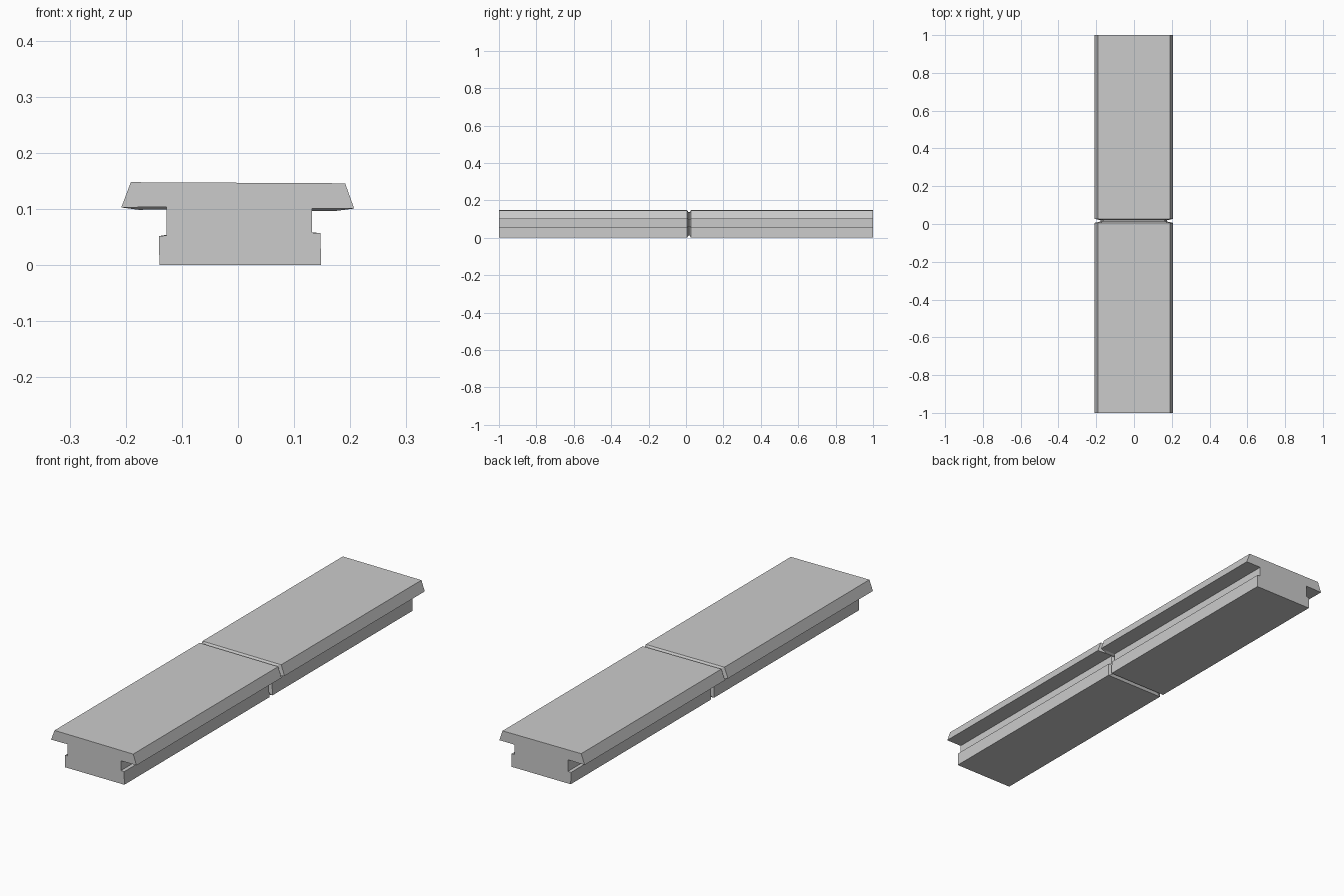
import bpy, bmesh

if "Cube" in bpy.data.objects:
    bpy.data.objects.remove(bpy.data.objects["Cube"])

# Cross-section of the rail (x, z), seen from the front
PROFILE = [(-0.14, 0), (0.148, 0), (0.147, 0.057), (0.132, 0.058),
           (0.132, 0.101), (0.207, 0.101), (0.191, 0.146), (-0.191, 0.148),
           (-0.208, 0.103), (-0.127, 0.104), (-0.127, 0.053), (-0.141, 0.052)]
CENTRE_Z = 0.075

# Stations along the length: (y, section scale); the shrunken ones form the joint groove
STATIONS = [(-1, 1), (0.006, 1), (0.013, 0.85), (0.02, 0.85), (0.027, 1), (1, 1)]


def loft(name, profile, stations):
    bm = bmesh.new()
    rings = [[bm.verts.new((x * s, y, CENTRE_Z + (z - CENTRE_Z) * s))
              for x, z in profile] for y, s in stations]
    n = len(profile)
    for a, b in zip(rings, rings[1:]):
        for i in range(n):
            j = (i + 1) % n
            bm.faces.new((a[i], a[j], b[j], b[i]))
    # End caps
    bm.faces.new(rings[0])
    bm.faces.new(rings[-1])
    bmesh.ops.recalc_face_normals(bm, faces=bm.faces)
    mesh = bpy.data.meshes.new(name)
    bm.to_mesh(mesh)
    bm.free()
    obj = bpy.data.objects.new(name, mesh)
    bpy.context.collection.objects.link(obj)
    return obj


# Grooved rail with overhanging top
loft("trim_rail", PROFILE, STATIONS)
